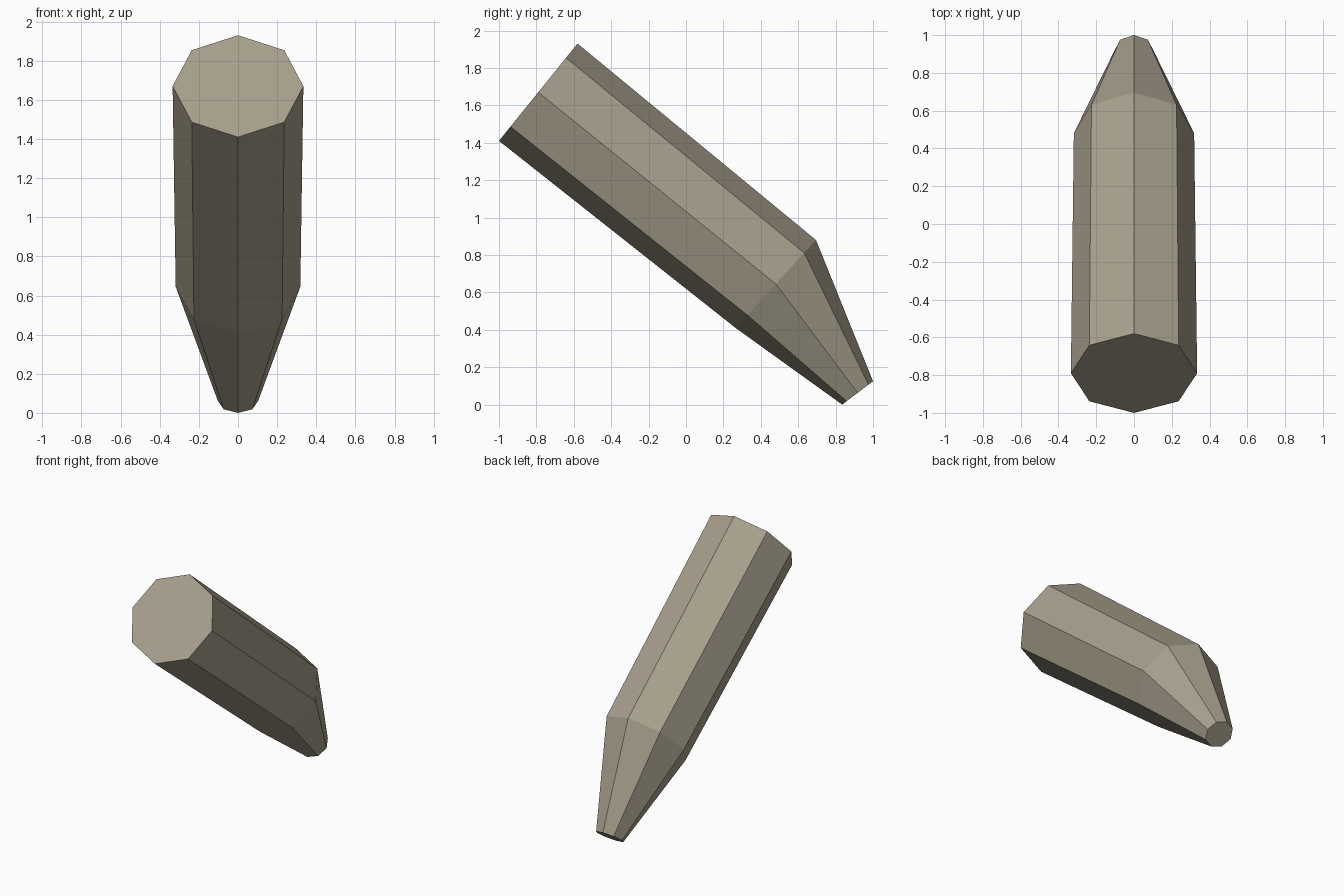
import bpy, bmesh, math
from mathutils import Vector

if "Cube" in bpy.data.objects:
    bpy.data.objects.remove(bpy.data.objects["Cube"])

SIDES = 8

# Rings along the slanted body: lower and upper corner of each in the YZ plane
RINGS = [
    ((-1.00, 1.41), (-0.58, 1.93)),    # blunt end
    ((0.265, 0.41), (0.695, 0.88)),    # shoulder where the taper starts
    ((0.835, 0.00), (1.00, 0.125)),    # cut tip
]

clay = bpy.data.materials.new("warm_grey")
clay.diffuse_color = (0.39, 0.35, 0.265, 1.0)
clay.use_nodes = True
clay.node_tree.nodes["Principled BSDF"].inputs["Base Color"].default_value = clay.diffuse_color


def add_ring(bm, low, high):
    """Octagon with a corner at low and at high, facing along the body."""
    a, b = Vector((0, *low)), Vector((0, *high))
    centre, up = (a + b) / 2, (b - a) / 2
    side = Vector((up.length, 0, 0))
    return [bm.verts.new(centre + up * math.cos(t) + side * math.sin(t))
            for t in (2 * math.pi * i / SIDES for i in range(SIDES))]


# Octagonal barrel with tapered tip
bm = bmesh.new()
loops = [add_ring(bm, *r) for r in RINGS]
for r0, r1 in zip(loops, loops[1:]):
    for i in range(SIDES):
        j = (i + 1) % SIDES
        bm.faces.new((r0[i], r0[j], r1[j], r1[i]))

# End caps
bm.faces.new(loops[0])
bm.faces.new(loops[-1])
bmesh.ops.recalc_face_normals(bm, faces=bm.faces)

mesh = bpy.data.meshes.new("tapered_peg")
bm.to_mesh(mesh)
bm.free()
mesh.materials.append(clay)
peg = bpy.data.objects.new("tapered_peg", mesh)
bpy.context.collection.objects.link(peg)
